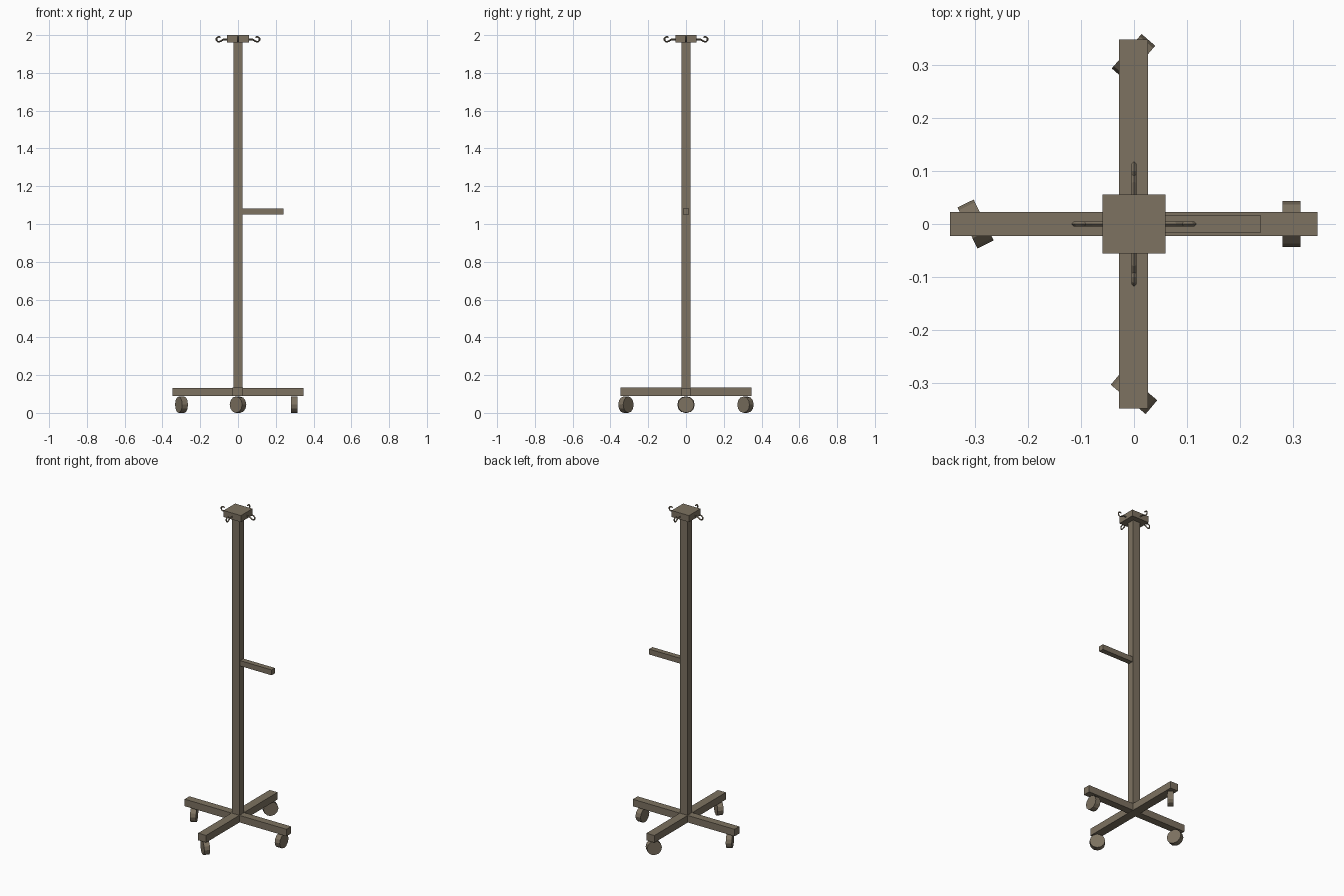
import bpy, math
from mathutils import Matrix, Vector

if "Cube" in bpy.data.objects:
    bpy.data.objects.remove(bpy.data.objects["Cube"])

metal = bpy.data.materials.new("taupe metal")
metal.diffuse_color = (0.205, 0.168, 0.119, 1)
metal.use_nodes = True
metal.node_tree.nodes["Principled BSDF"].inputs["Base Color"].default_value = metal.diffuse_color


def box(name, lo, hi):
    lo, hi = Vector(lo), Vector(hi)
    bpy.ops.mesh.primitive_cube_add(size=1, location=(lo + hi) / 2)
    ob = bpy.context.object
    ob.name = name
    ob.scale = hi - lo
    ob.data.materials.append(metal)
    return ob


def wheel(name, x, y, axis_deg):
    # low-poly wheel whose axle points along axis_deg in plan
    bpy.ops.mesh.primitive_cylinder_add(
        vertices=12, radius=0.043, depth=0.034, location=(x, y, 0.0435),
        rotation=(0, math.pi / 2, math.radians(axis_deg)))
    ob = bpy.context.object
    ob.name = name
    ob.data.materials.append(metal)


def hook(name, deg, start):
    # straight shank, then a curl that opens back towards the pole
    pts = [(start - 0.005, 1.977), (0.078, 1.977)]
    for a in range(-130, 131, 37):
        t = math.radians(a)
        pts.append((0.101 + 0.0135 * math.cos(t), 1.978 + 0.0135 * math.sin(t)))
    cu = bpy.data.curves.new(name, 'CURVE')
    cu.dimensions = '3D'
    cu.bevel_depth = 0.0045
    cu.bevel_resolution = 0
    cu.use_fill_caps = True
    sp = cu.splines.new('POLY')
    sp.points.add(len(pts) - 1)
    rot = Matrix.Rotation(math.radians(deg), 3, 'Z')
    for p, (r, z) in zip(sp.points, pts):
        p.co = (*(rot @ Vector((r, 0, z))), 1)
    sp.use_smooth = False
    cu.materials.append(metal)
    bpy.context.collection.objects.link(bpy.data.objects.new(name, cu))


# pole, top block and side handle
box("pole", (-0.025, -0.023, 0.09), (0.025, 0.023, 1.97))
box("top_block", (-0.059, -0.056, 1.96), (0.059, 0.056, 2.0))
box("handle", (0.02, -0.016, 1.05), (0.24, 0.016, 1.083))

# crossed base
box("base_bar_side", (-0.347, -0.023, 0.09), (0.346, 0.023, 0.133))
box("base_bar_front_back", (-0.028, -0.348, 0.0895), (0.026, 0.348, 0.1335))

# swivelled wheels
wheel("wheel_right", 0.297, 0, 0)
wheel("wheel_left", -0.299, 0, 26)
wheel("wheel_back", -0.001, 0.315, -41)
wheel("wheel_front", 0.0, -0.318, 50)

# four hooks
for side, deg, start in (("right", 0, 0.059), ("back", 90, 0.056),
                         ("left", 180, 0.059), ("front", 270, 0.056)):
    hook("hook_" + side, deg, start)
